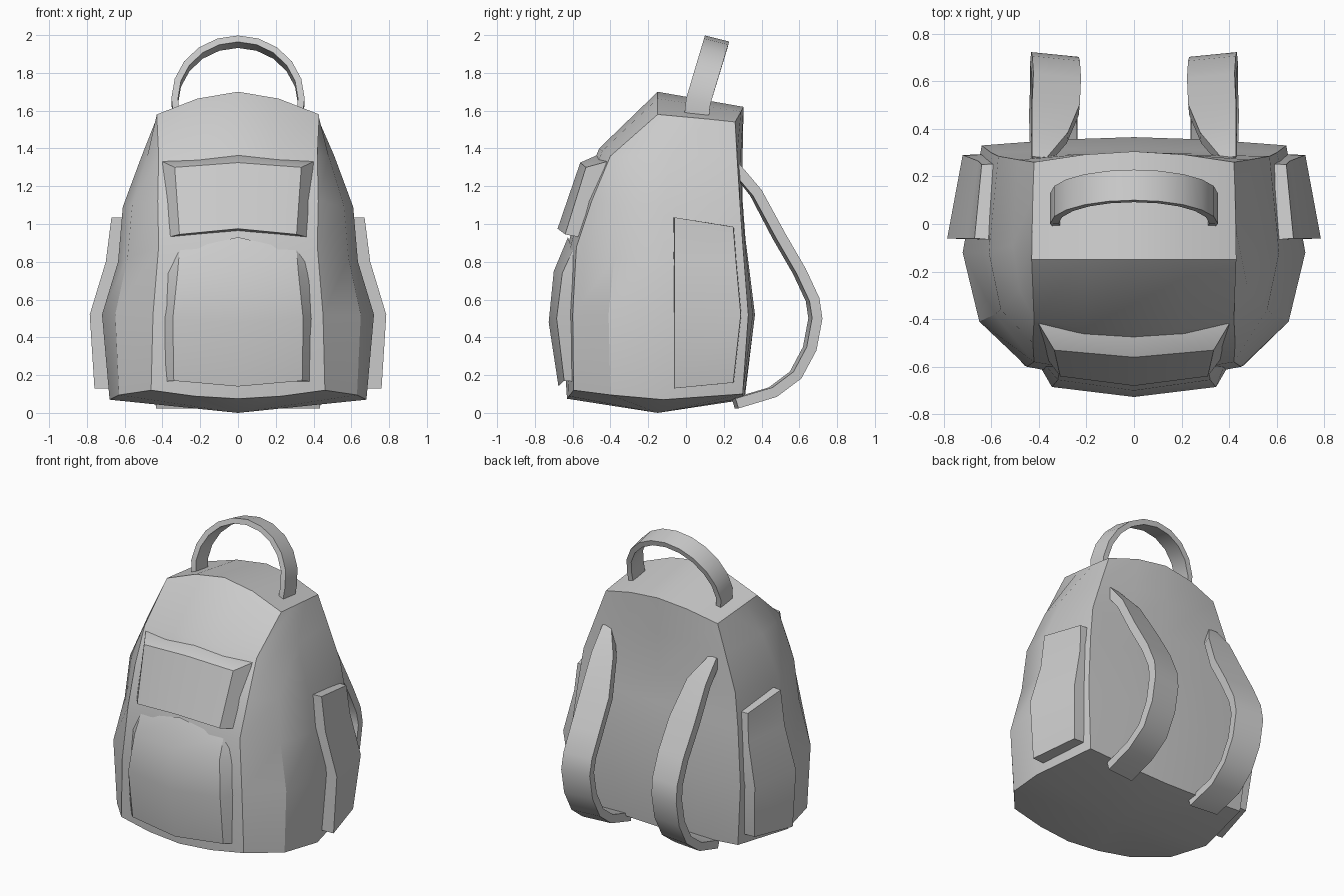
import bpy, bmesh, math
from mathutils import Vector

if "Cube" in bpy.data.objects:
    bpy.data.objects.remove(bpy.data.objects["Cube"])


def finish(name, bm, angle=30):
    bmesh.ops.recalc_face_normals(bm, faces=bm.faces)
    me = bpy.data.meshes.new(name)
    bm.to_mesh(me)
    bm.free()
    ob = bpy.data.objects.new(name, me)
    bpy.context.collection.objects.link(ob)
    bpy.ops.object.select_all(action='DESELECT')
    ob.select_set(True)
    bpy.context.view_layer.objects.active = ob
    bpy.ops.object.shade_smooth_by_angle(angle=math.radians(angle))
    return ob


def skin(bm, rings):
    """Bridge a list of closed rings with quads, returning the vertex rings."""
    vs = [[bm.verts.new(p) for p in r] for r in rings]
    n = len(vs[0])
    for a, b in zip(vs, vs[1:]):
        for i in range(n):
            j = (i + 1) % n
            bm.faces.new((a[i], a[j], b[j], b[i]))
    return vs


def loft(name, rings, angle=30):
    bm = bmesh.new()
    vs = skin(bm, rings)
    bm.faces.new(vs[0])
    bm.faces.new(vs[-1])
    return finish(name, bm, angle)


def body_ring(half):
    """Full ring from: centre front, front corner, side, mid side, back corner, centre back."""
    c, f, s, m, b, d = (Vector(p) for p in half)

    def arch(mid, side):
        p = (mid + side) / 2
        p.yz += (mid - side).yz * 0.2
        return p
    right = [arch(c, f), f, s, m, b, arch(d, b)]
    left = [Vector((-p.x, p.y, p.z)) for p in reversed(right)]
    return [c] + right + [d] + left


# Main bag, bottom to top
levels = [
    [(0, -.63, .075), (.46, -.595, .12), (.63, -.4, .095), (.68, -.12, .07), (.60, .30, .10), (0, .31, .07)],
    [(0, -.66, .52), (.45, -.60, .52), (.65, -.41, .52), (.72, -.12, .52), (.64, .33, .52), (0, .365, .52)],
    [(0, -.63, .86), (.42, -.58, .88), (.585, -.38, .82), (.635, -.12, .80), (.60, .30, .90), (0, .315, .92)],
    [(0, -.57, 1.12), (.425, -.50, 1.12), (.56, -.36, 1.10), (.61, -.12, 1.09), (.57, .285, 1.12), (0, .30, 1.12)],
    [(0, -.46, 1.40), (.42, -.40, 1.36), (.48, -.28, 1.36), (.51, -.09, 1.36), (.485, .27, 1.36), (0, .30, 1.38)],
    [(0, -.15, 1.70), (.43, -.15, 1.58), (.428, -.02, 1.568), (.425, .12, 1.555), (.42, .26, 1.54), (0, .305, 1.62)],
]
bm = bmesh.new()
vs = skin(bm, [body_ring(h) for h in levels])
t = vs[-1]
for ids in ((0, 1, 6, 7), (1, 2, 3, 4, 5, 6), (0, 7, 8, 13), (13, 8, 9, 10, 11, 12)):
    bm.faces.new([t[i] for i in ids])
low = bm.verts.new((0, -.15, 0))
for i in range(14):
    bm.faces.new((vs[0][i], vs[0][(i + 1) % 14], low))
finish("bag_body", bm)


def front_ring(xo, yo, zo, xi, yi, zi, yc, zc):
    """Bevelled pocket section: outer rim on the bag, raised inner face with a bowed middle."""
    right = [(xi, yi, zi), (xo, yo, zo), (xo * .9, -.35, zo)]
    return [(0, yc, zc)] + right + [(-x, y, z) for x, y, z in reversed(right)]


# Upper front pocket: rim and raised face
def slab(name, rim, face):
    bm = bmesh.new()
    back = [(x, y + .18, z) for x, y, z in rim]
    r = skin(bm, [back, rim, face])
    bm.faces.new(r[0])
    f = r[2]
    bm.faces.new((f[0], f[1], f[4], f[5]))
    bm.faces.new((f[1], f[2], f[3], f[4]))
    return finish(name, bm, 25)


slab("upper_front_pocket",
     [(-.40, -.42, 1.33), (0, -.47, 1.365), (.40, -.42, 1.33), (.37, -.56, .93), (0, -.61, .965), (-.37, -.56, .93)],
     [(-.335, -.53, 1.30), (0, -.56, 1.325), (.335, -.53, 1.30), (.31, -.64, .945), (0, -.68, .975), (-.31, -.64, .945)])

# Lower front pocket, blending into the bag at its top
loft("lower_front_pocket", [
    front_ring(.40, -.58, .165, .34, -.645, .17, -.675, .14),
    front_ring(.40, -.59, .50, .345, -.685, .50, -.727, .48),
    front_ring(.385, -.58, .74, .32, -.655, .74, -.70, .75),
    front_ring(.37, -.57, .83, .31, -.60, .86, -.625, .93)])

# Side pockets
for side, label in ((1, "right"), (-1, "left")):
    rings = []
    for z0, z1, xf, xb, xi, yb in ((.13, .16, .76, .69, .57, .25), (.52, .52, .785, .72, .60, .29),
                                   (.80, .80, .70, .655, .56, .265), (1.035, .985, .67, .64, .56, .25)):
        rings.append([(side * x, y, z) for x, y, z in
                      ((xf, -.06, z0), (xb, yb, z1), (xi - .03, yb + .005, z1), (xi, -.07, z0))])
    loft(label + "_side_pocket", rings)


def strip(name, path, widths, thick):
    """Flat band swept along a path; widths are half-width vectors."""
    pts = [Vector(p) for p in path]
    rings = []
    for i, p in enumerate(pts):
        tan = pts[min(i + 1, len(pts) - 1)] - pts[max(i - 1, 0)]
        w = Vector(widths[i])
        n = tan.cross(w).normalized() * thick / 2
        rings.append([p + w + n, p - w + n, p - w - n, p + w - n])
    return loft(name, rings, 35)


# Carry handle leaning backwards
arc = []
for i in range(11):
    a = math.pi * i / 10
    s = math.sin(a)
    arc.append((-.335 * math.cos(a), .065 + .095 * s, 1.65 + .315 * s))
arc = [(-.325, .055, 1.56)] + arc + [(.325, .055, 1.56)]
strip("carry_handle", arc, [(0, .064, -.016)] * len(arc), .035)

# Shoulder straps
path = [(.40, .26, 1.30), (.355, .37, 1.165), (.33, .49, .94), (.325, .60, .75), (.33, .67, .60), (.335, .685, .50),
        (.335, .655, .34), (.335, .58, .20), (.34, .46, .11), (.335, .26, .05)]
half = [.03, .075] + [.1] * 8
for side, label in ((1, "right"), (-1, "left")):
    strip(label + "_shoulder_strap",
          [(side * x, y, z) for x, y, z in path],
          [(w, side * w * .1, 0) for w in half], .055)
